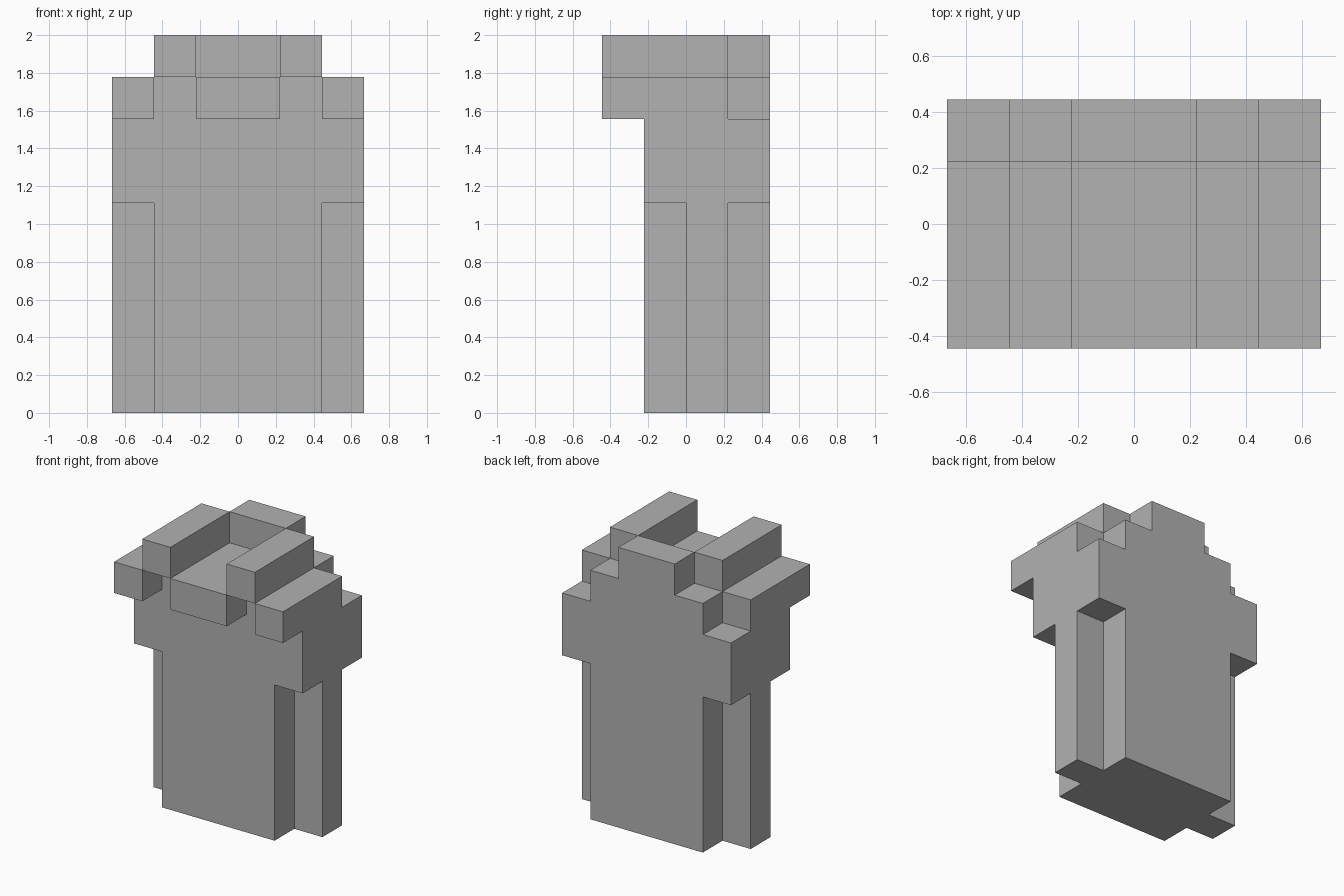
import bpy
import bmesh
import math
from mathutils import Vector

cube = bpy.data.objects.get("Cube")
if cube:
    bpy.data.objects.remove(cube, do_unlink=True)

UNIT = 2 / 9  # the model is nine blocks tall

grey = bpy.data.materials.new("plain grey")
grey.use_nodes = True
grey.diffuse_color = (0.445, 0.445, 0.445, 1)
grey.node_tree.nodes["Principled BSDF"].inputs["Base Color"].default_value = grey.diffuse_color

# Block ranges on x, y and z; mirrored parts list the +x side only
CENTRE_PARTS = {
    "shaft": ((-2, 2), (-1, 2), (0, 5)),
    "shoulders": ((-3, 3), (-1, 2), (5, 7)),
    "collar": ((-2, 2), (-1, 2), (7, 8)),
    "front_beam": ((-1, 1), (-2, -1), (7, 8)),
    "back_crest": ((-1, 1), (1, 2), (8, 9)),
}
SIDE_PARTS = {
    "side_rib": ((2, 3), (0, 1), (0, 5)),
    "outer_beam": ((2, 3), (-2, 1), (7, 8)),
    "top_rail": ((1, 2), (-2, 1), (8, 9)),
}


def blocks(x, y, z):
    return {(i, j, k) for i in range(*x) for j in range(*y) for k in range(*z)}


# Join all parts into one solid set of blocks
solid = set()
for ranges in CENTRE_PARTS.values():
    solid |= blocks(*ranges)
for x, y, z in SIDE_PARTS.values():
    solid |= blocks(x, y, z) | blocks((-x[1], -x[0]), y, z)

# Skin only the exposed block sides, sharing corners
bm = bmesh.new()
corners = {}


def corner(p):
    key = tuple(round(c) for c in p)
    if key not in corners:
        corners[key] = bm.verts.new(Vector(key) * UNIT)
    return corners[key]


half = Vector((0.5, 0.5, 0.5))
for block in sorted(solid):
    for axis in range(3):
        for sign in (-1, 1):
            n = Vector((0, 0, 0))
            n[axis] = sign
            if tuple(round(c) for c in Vector(block) + n) in solid:
                continue
            u = Vector((0, 0, 0))
            u[(axis + 1) % 3] = 1
            v = n.cross(u)
            mid = Vector(block) + half + n / 2
            bm.faces.new([corner(mid + (a * u + b * v) / 2)
                          for a, b in ((-1, -1), (1, -1), (1, 1), (-1, 1))])

# Merge flat neighbours into large clean faces
bmesh.ops.dissolve_limit(bm, angle_limit=math.radians(1), verts=bm.verts[:], edges=bm.edges[:])

mesh = bpy.data.meshes.new("stepped_tower")
bm.to_mesh(mesh)
bm.free()
mesh.materials.append(grey)
bpy.context.collection.objects.link(bpy.data.objects.new("stepped_tower", mesh))
